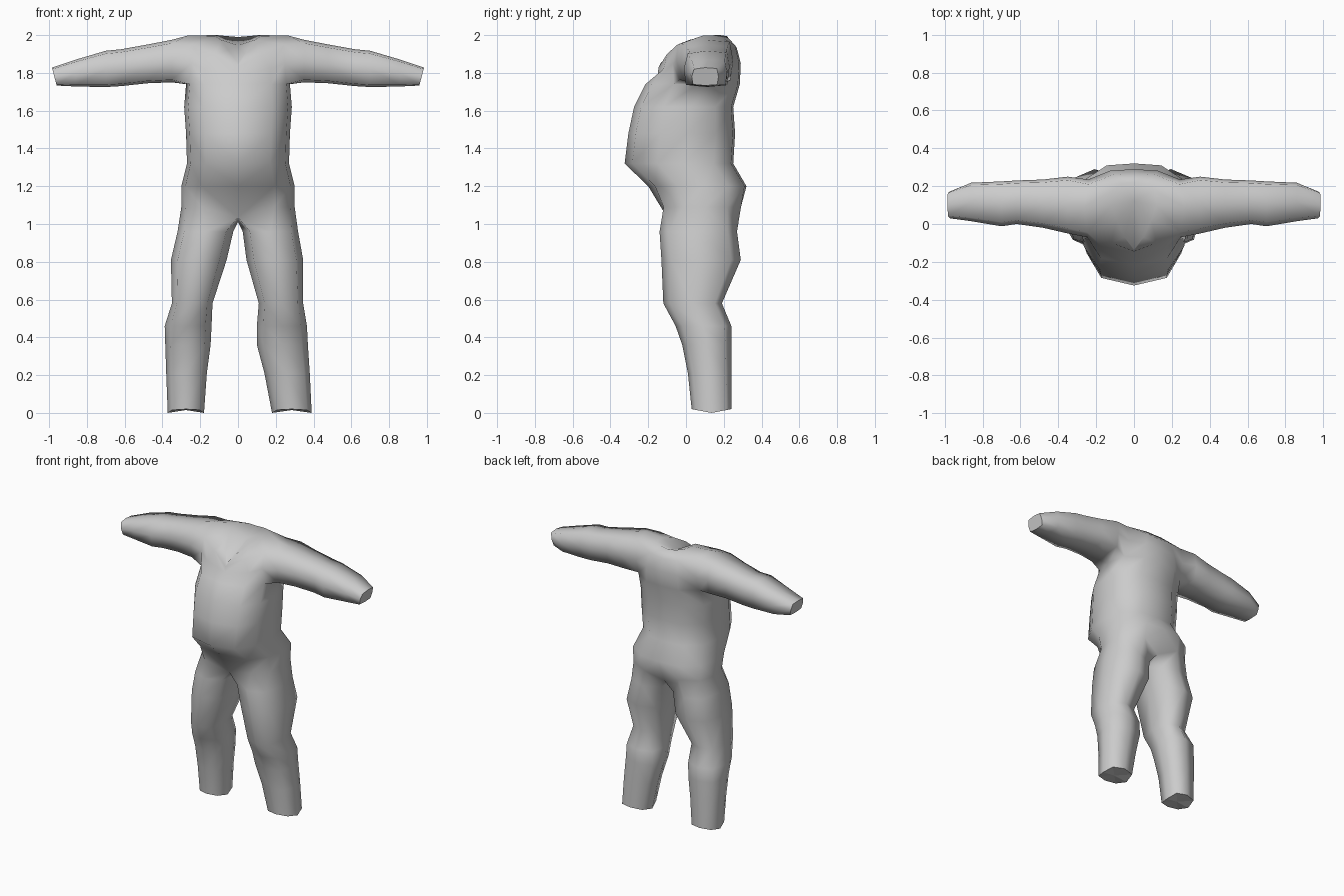
import bpy, bmesh

if "Cube" in bpy.data.objects:
    bpy.data.objects.remove(bpy.data.objects["Cube"])

bm = bmesh.new()

# Normalised outlines: torso half ring (front to back), leg ring, arm ring
TORSO = [(0, 0), (.64, .07), (.93, .3), (1, .55), (.91, .82), (.48, .98), (0, 1)]
LEG = [(.13, .1), (.5, 0), (.88, .12), (1, .5), (.9, .88), (.5, 1), (.1, .9), (0, .5)]
ARM = [(.05, .06), (.5, 0), (.95, .05), (1, .5), (.94, .95), (.5, 1), (.09, .92), (0, .5)]

# Torso rings: height, half width, front, back
TORSO_RINGS = [(1.09, .30, -.15, .30), (1.20, .30, -.20, .32), (1.32, .27, -.325, .25),
               (1.48, .275, -.305, .26), (1.62, .285, -.275, .25),
               (1.74, .275, -.215, .285), (1.85, .265, -.15, .29)]
# Shoulder and collar half rings, front to back
SHOULDER = [(0, -.145, 1.83), (.12, -.10, 1.90), (.245, -.045, 1.95), (.265, .09, 1.998),
            (.24, .21, 1.975), (.11, .26, 1.945), (0, .268, 1.935)]
COLLAR = [(0, -.135, 1.85), (.05, -.07, 1.92), (.09, .02, 1.975), (.12, .1, 1.995),
          (.11, .18, 2.0), (.06, .215, 1.995), (0, .22, 1.99)]
# Arm rings: x, front, back, bottom, top
ARM_RINGS = [(.35, -.05, .25, 1.75, 1.975), (.48, -.02, .235, 1.745, 1.95),
             (.62, 0, .23, 1.73, 1.925), (.70, -.012, .225, 1.725, 1.917),
             (.86, .015, .218, 1.728, 1.87), (.985, .03, .172, 1.733, 1.828)]
# Leg rings: height, front, back, then inner and outer x for each side
LEG_RINGS = [(.96, -.14, .27, (.025, .318), (.025, .32)), (.81, -.13, .29, (.045, .345), (.06, .355)),
             (.58, -.12, .19, (.11, .345), (.135, .35)), (.46, -.055, .24, (.10, .365), (.14, .388)),
             (.36, -.02, .24, (.10, .37), (.145, .385)), (.21, .01, .24, (.14, .38), (.165, .38)),
             (0, .03, .24, (.18, .39), (.18, .372))]


def verts(points, side):
    return [bm.verts.new((x * side, y, z)) for x, y, z in points]


def face(corners, smooth=True):
    bm.faces.new(corners).smooth = smooth


def bridge(a, b):
    for i in range(len(a)):
        j = (i + 1) % len(a)
        face((a[i], a[j], b[j], b[i]))


for side in (1, -1):
    # Torso half, with an opening left for the arm
    rows = []
    for k, (z, w, f, b) in enumerate(TORSO_RINGS):
        pts = [[fx * w, f + (b - f) * t, z] for fx, t in TORSO]
        if k == 0:      # pull the centre line down to the crotch
            pts[0][1:] = [-.10, 1.035]
            pts[6][1:] = [.25, 1.03]
        if k == 6:      # dip of the chest below the collar, full front of shoulder
            pts[0][2], pts[1][2] = 1.79, 1.82
            pts[2][1], pts[4][1] = -.07, .235
        rows.append(verts(pts, side))
    rows += [verts(SHOULDER, side), verts(COLLAR, side)]
    for k in range(len(rows) - 1):
        for c in range(6):
            if not (k in (5, 6) and c in (2, 3)):
                face((rows[k][c], rows[k][c + 1], rows[k + 1][c + 1], rows[k + 1][c]))
    # Sunken neck surface
    tip = verts([(0, .12, 1.945)], side)[0]
    for i in range(6):
        face((rows[-1][i], rows[-1][i + 1], tip))

    # Sleeve, grown from the opening, with a flat cuff end
    lo, mid, hi = rows[5], rows[6], rows[7]
    ring = [lo[2], lo[3], lo[4], mid[4], hi[4], hi[3], hi[2], mid[2]]
    for x, f, b, z0, z1 in ARM_RINGS:
        lean = .025 if x > .9 else 0
        new = verts([(x - lean * (1 - v), f + (b - f) * u, z0 + (z1 - z0) * v) for u, v in ARM], side)
        bridge(ring, new)
        ring = new
    face(ring, smooth=False)

    # Trouser leg, grown from the bottom of the torso half
    ring = rows[0] + verts([(0, .09, 1.01)], side)
    for z, f, b, right, left in LEG_RINGS:
        xi, xo = right if side > 0 else left
        # the hem rises a little at front and back
        rise = .04 if z == 0 else 0
        new = verts([(xi + (xo - xi) * u, f + (b - f) * v, z + rise * abs(v - .5)) for u, v in LEG], side)
        bridge(ring, new)
        ring = new
    sole = verts([((xi + xo) / 2, .13, .015)], side)[0]
    for i in range(8):
        face((ring[i], ring[(i + 1) % 8], sole), smooth=False)

# Weld the two halves along the middle
bmesh.ops.remove_doubles(bm, verts=bm.verts, dist=.0005)
bmesh.ops.recalc_face_normals(bm, faces=bm.faces)

mesh = bpy.data.meshes.new("clothed_body")
bm.to_mesh(mesh)
bm.free()
body = bpy.data.objects.new("clothed_body", mesh)
bpy.context.collection.objects.link(body)

grey = bpy.data.materials.new("plain_grey")
grey.diffuse_color = (.6, .6, .6, 1)
grey.use_nodes = True
grey.node_tree.nodes["Principled BSDF"].inputs["Base Color"].default_value = grey.diffuse_color
mesh.materials.append(grey)
